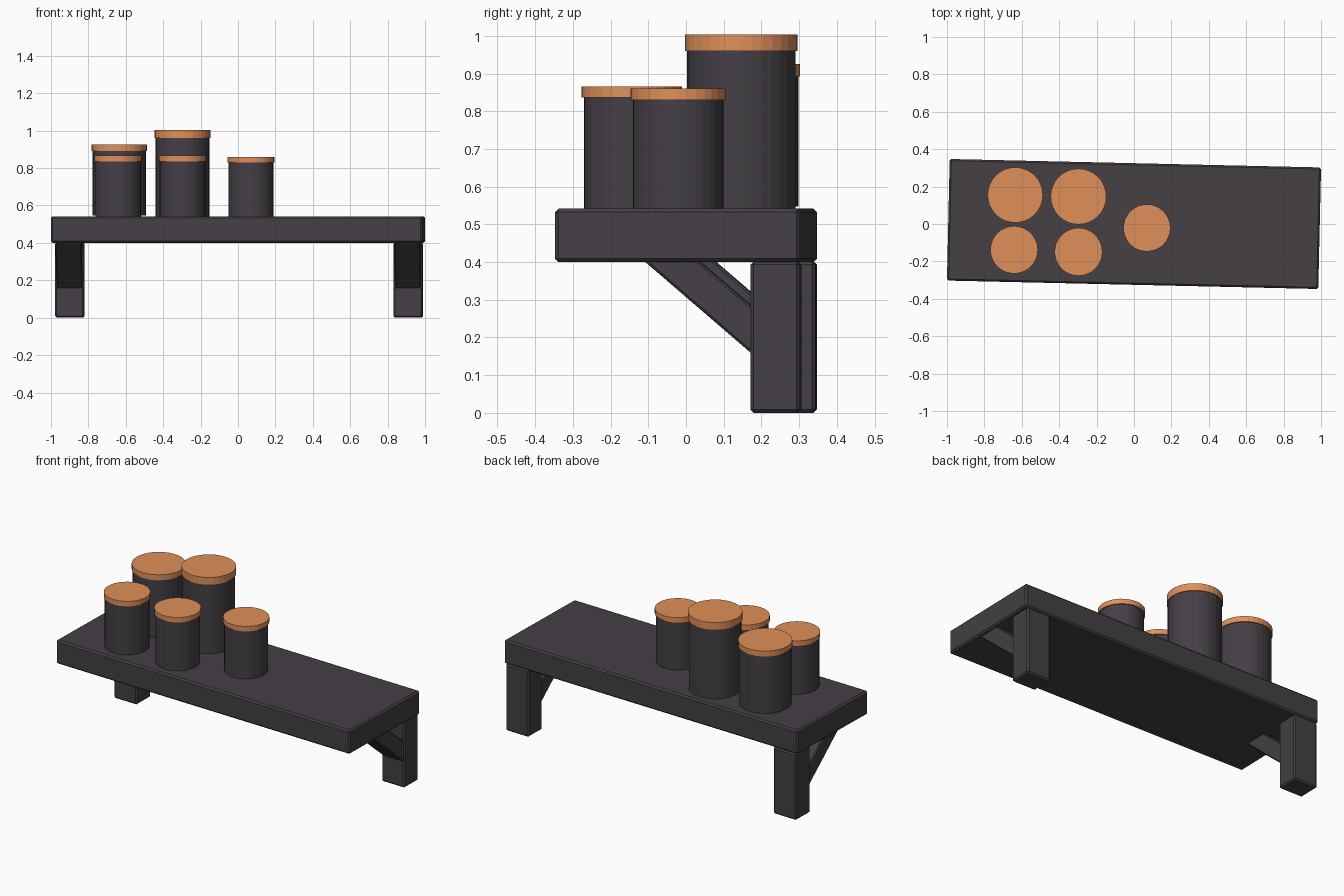
import bpy, bmesh, math
from mathutils import Matrix

if "Cube" in bpy.data.objects:
    bpy.data.objects.remove(bpy.data.objects["Cube"])

ANGLE = math.radians(-1.3)   # the shelf hangs slightly askew


def material(name, color):
    m = bpy.data.materials.new(name)
    m.diffuse_color = color
    m.use_nodes = True
    m.node_tree.nodes["Principled BSDF"].inputs["Base Color"].default_value = m.diffuse_color
    return m


DARK = material("dark_paint", (0.058, 0.050, 0.060, 1))
COPPER = material("copper_lid", (0.74, 0.28, 0.10, 1))


def finish(name, bm, mat, bevel=0.0):
    bmesh.ops.recalc_face_normals(bm, faces=bm.faces)
    mesh = bpy.data.meshes.new(name)
    bm.to_mesh(mesh)
    bm.free()
    mesh.materials.append(mat)
    ob = bpy.data.objects.new(name, mesh)
    bpy.context.collection.objects.link(ob)
    if bevel:
        mod = ob.modifiers.new("edge", 'BEVEL')
        mod.width = bevel
        mod.segments = 1
    return ob


def prism(name, profile, x0, x1, bevel):
    """Extrude a (y, z) profile along x, then turn it with the shelf."""
    bm = bmesh.new()
    face = bm.faces.new([bm.verts.new((x0, y, z)) for y, z in profile])
    ext = bmesh.ops.extrude_face_region(bm, geom=[face])
    verts = [v for v in ext["geom"] if isinstance(v, bmesh.types.BMVert)]
    bmesh.ops.translate(bm, verts=verts, vec=(x1 - x0, 0, 0))
    bmesh.ops.rotate(bm, verts=bm.verts, cent=(0, 0, 0),
                     matrix=Matrix.Rotation(ANGLE, 3, 'Z'))
    return finish(name, bm, DARK, bevel)


def rect(y0, y1, z0, z1):
    return [(y0, z0), (y1, z0), (y1, z1), (y0, z1)]


def cylinder(name, x, y, r, z0, z1, mat):
    bm = bmesh.new()
    bmesh.ops.create_cone(bm, cap_ends=True, segments=32, radius1=r, radius2=r,
                          depth=z1 - z0,
                          matrix=Matrix.Translation((x, y, (z0 + z1) / 2)))
    return finish(name, bm, mat)


# Shelf board
prism("shelf_board", rect(-0.325, 0.325, 0.40, 0.542), -0.993, 0.993, 0.009)

# Wall brackets: upright post and diagonal brace on each side
BRACE = [(0.215, 0.141), (0.215, 0.266), (0.03, 0.425), (-0.115, 0.425)]
for side, s in (("left", -1), ("right", 1)):
    c = 0.905 * s
    prism(side + "_post", rect(0.193, 0.325, 0.0, 0.402), c - 0.078, c + 0.078, 0.009)
    prism(side + "_brace", BRACE, c - 0.07, c + 0.07, 0.006)

# Jars: x, y, body radius, lid radius, base, lid bottom, lid top
JARS = {
    "back_left": (-0.635, 0.155, 0.143, 0.148, 0.547, 0.892, 0.925),
    "back_tall": (-0.297, 0.147, 0.144, 0.149, 0.541, 0.960, 1.003),
    "front_left": (-0.641, -0.138, 0.122, 0.127, 0.541, 0.836, 0.866),
    "front_middle": (-0.297, -0.149, 0.122, 0.128, 0.541, 0.836, 0.866),
    "right": (0.069, -0.021, 0.120, 0.126, 0.541, 0.830, 0.860),
}
for name, (x, y, rb, rl, z0, z1, z2) in JARS.items():
    cylinder(name + "_jar", x, y, rb, z0, z1, DARK)
    cylinder(name + "_lid", x, y, rl, z1, z2, COPPER)
